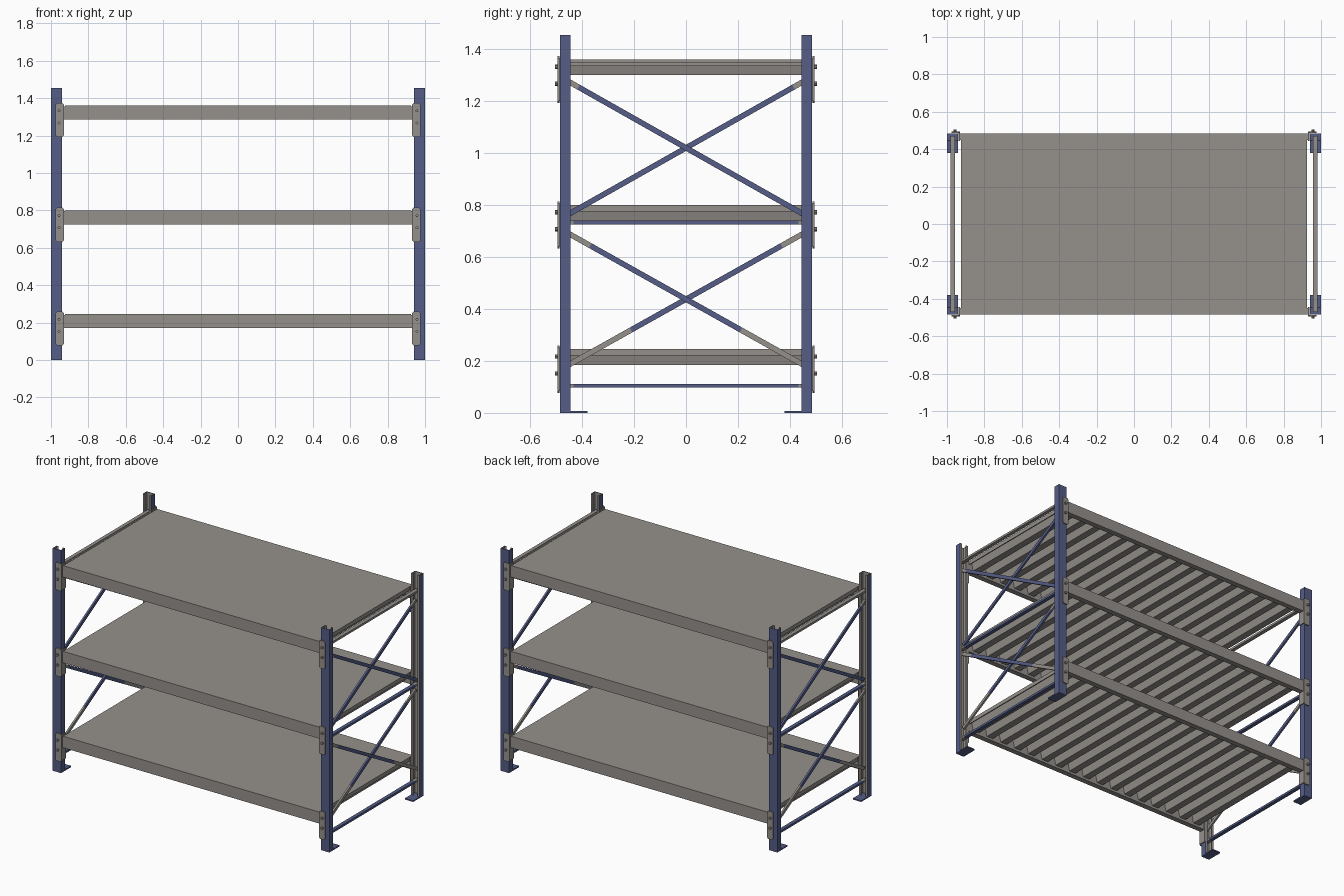
import bpy
import bmesh
from mathutils import Vector, Matrix

cube = bpy.data.objects.get("Cube")
if cube:
    bpy.data.objects.remove(cube, do_unlink=True)


def material(name, rgb):
    m = bpy.data.materials.new(name)
    m.use_nodes = True
    m.diffuse_color = (*rgb, 1)
    m.node_tree.nodes["Principled BSDF"].inputs["Base Color"].default_value = (*rgb, 1)
    return m


MATS = [material("steel grey", (0.30, 0.28, 0.26)),
        material("frame blue", (0.09, 0.11, 0.24))]
GREY, BLUE = 0, 1
HEIGHT = 1.455
SHELVES = {"lower": 0.245, "middle": 0.80, "upper": 1.36}


def finish(name, bm):
    bmesh.ops.recalc_face_normals(bm, faces=bm.faces)
    mesh = bpy.data.meshes.new(name)
    bm.to_mesh(mesh)
    bm.free()
    for m in MATS:
        mesh.materials.append(m)
    obj = bpy.data.objects.new(name, mesh)
    bpy.context.collection.objects.link(obj)
    return obj


def box(bm, lo, hi, mat=GREY):
    lo, hi = Vector(lo), Vector(hi)
    size = [abs(d) for d in hi - lo]
    matrix = Matrix.Translation((lo + hi) / 2) @ Matrix.Diagonal((*size, 1))
    verts = bmesh.ops.create_cube(bm, size=1, matrix=matrix)["verts"]
    for f in {f for v in verts for f in v.link_faces}:
        f.material_index = mat


def prism(bm, points, offset, mat=GREY):
    """Extrude a closed outline along an offset vector."""
    face = bm.faces.new([bm.verts.new(p) for p in points])
    res = bmesh.ops.extrude_face_region(bm, geom=[face], use_keep_orig=True)
    moved = [g for g in res["geom"] if isinstance(g, bmesh.types.BMVert)]
    bmesh.ops.translate(bm, vec=offset, verts=moved)
    for f in {f for v in moved for f in v.link_faces} | {face}:
        f.material_index = mat


def bar(bm, a, b, width, depth, pieces):
    """Straight brace from a to b, cut into coloured lengths."""
    a, b = Vector(a), Vector(b)
    along = b - a
    side = Vector((1, 0, 0))
    up = along.cross(side).normalized() * width / 2
    side *= depth / 2
    start = 0
    for end, mat in pieces:
        p = a + along * start
        prism(bm, [p - side - up, p + side - up, p + side + up, p - side + up],
              along * (end - start), mat)
        start = end


# Lipped channel uprights with foot plates
half = [(0.97, 0.485), (1, 0.485), (1, 0.445), (0.985, 0.445),
        (0.985, 0.449), (0.996, 0.449), (0.996, 0.481)]
mirrored = [(1.94 - x, y) for x, y in half[1:]][::-1]
channel = half[1:] + mirrored

for sx, xname in ((-1, "right"), (1, "left")):
    for sy, yname in ((-1, "front"), (1, "back")):
        bm = bmesh.new()
        prism(bm, [(sx * x, sy * y, 0) for x, y in channel], (0, 0, HEIGHT))
        for f in bm.faces:
            c = f.calc_center_median()
            x, y = abs(c.x), abs(c.y)
            outside = x > 0.999 or x < 0.941 or y > 0.484
            f.material_index = BLUE if outside else GREY
        finish(f"upright_{yname}_{xname}", bm)

        bm = bmesh.new()
        box(bm, (sx * 0.94, sy * 0.485, 0), (sx, sy * 0.38, 0.008), BLUE)
        finish(f"foot_plate_{yname}_{xname}", bm)

        # Angle brackets with bolts at each shelf
        for level, top in SHELVES.items():
            bm = bmesh.new()
            lo, hi = top - 0.168, top + 0.014
            bevel = 0.008
            outline = [(0.931, lo + bevel), (0.939, lo), (0.967, lo), (0.975, lo + bevel),
                       (0.975, hi - bevel), (0.967, hi), (0.939, hi), (0.931, hi - bevel)]
            prism(bm, [(sx * x, sy * 0.487, z) for x, z in outline], (0, sy * 0.007, 0))
            box(bm, (sx * 0.931, sy * 0.445, lo + bevel), (sx * 0.937, sy * 0.488, hi - bevel))
            for drop in (0.028, 0.093):
                matrix = (Matrix.Translation((sx * 0.957, sy * 0.498, top - drop))
                          @ Matrix.Rotation(1.5708, 4, "X"))
                bmesh.ops.create_cone(bm, cap_ends=True, segments=8, radius1=0.008,
                                      radius2=0.008, depth=0.014, matrix=matrix)
            finish(f"bracket_{level}_{yname}_{xname}", bm)

    # End frame braces
    bm = bmesh.new()
    x = sx * 0.968
    ends = [(0.04, GREY), (0.96, BLUE), (1, GREY)]
    for z, pieces in ((0.105, ends), (0.733, ends), (1.342, [(1, GREY)])):
        bar(bm, (x, -0.47, z), (x, 0.47, z), 0.014, 0.024, pieces)
    finish(f"horizontal_braces_{xname}", bm)

    bm = bmesh.new()
    for low, high, pieces in (
            (0.18, 0.695, [(0.27, GREY), (0.9, BLUE), (1, GREY)]),
            (0.76, 1.28, [(0.95, BLUE), (1, GREY)])):
        for sy in (-1, 1):
            x = sx * (0.968 + sy * 0.006)
            bar(bm, (x, sy * 0.46, low), (x, -sy * 0.46, high), 0.021, 0.012, pieces)
    finish(f"diagonal_braces_{xname}", bm)

# Shelves: beams, deck sheet and trapezoid ribs
RIBS = 17
PITCH = 1.85 / RIBS
for level, top in SHELVES.items():
    for sy, yname in ((-1, "front"), (1, "back")):
        bm = bmesh.new()
        box(bm, (-0.932, sy * 0.45, top - 0.075), (0.932, sy * 0.485, top - 0.004))
        finish(f"beam_{level}_{yname}", bm)

    bm = bmesh.new()
    box(bm, (-0.925, -0.485, top - 0.004), (0.925, 0.485, top))
    for sx in (-1, 1):
        box(bm, (sx * 0.925, -0.45, top - 0.025), (sx * 0.92, 0.45, top - 0.004))
    finish(f"deck_{level}", bm)

    bm = bmesh.new()
    for i in range(RIBS):
        c = -0.925 + PITCH * (i + 0.5)
        prism(bm, [(c + dx, -0.45, top - dz) for dx, dz in
                   ((-0.036, 0.004), (-0.023, 0.06), (0.023, 0.06), (0.036, 0.004))],
              (0, 0.9, 0))
    finish(f"deck_ribs_{level}", bm)
